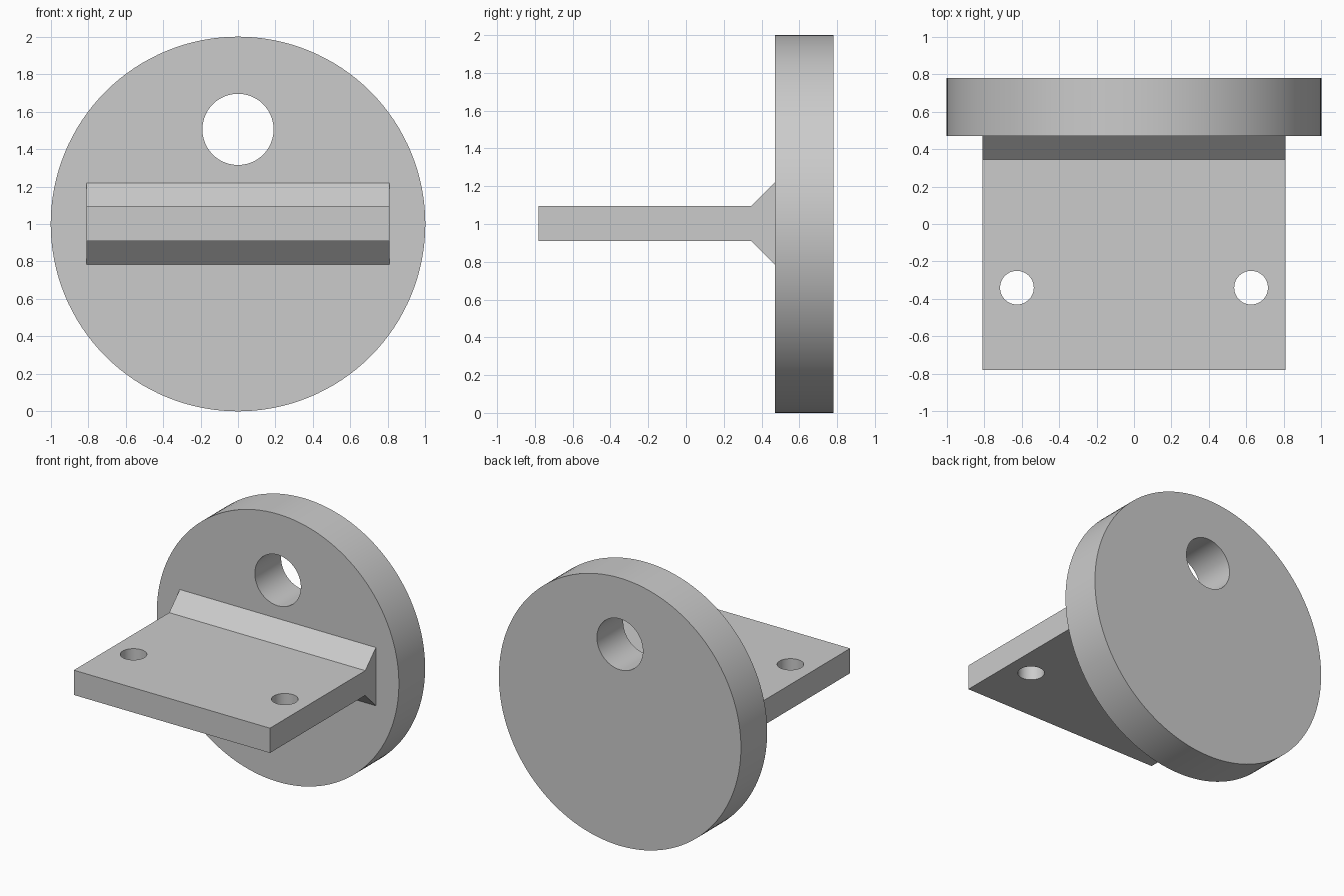
import bpy, bmesh, math

if "Cube" in bpy.data.objects:
    bpy.data.objects.remove(bpy.data.objects["Cube"], do_unlink=True)

GREY = (0.6, 0.6, 0.6, 1.0)
metal = bpy.data.materials.new("plain grey")
metal.use_nodes = True
metal.diffuse_color = GREY
metal.node_tree.nodes["Principled BSDF"].inputs["Base Color"].default_value = GREY

DISC_FRONT, DISC_BACK = 0.47, 0.78
HALF_WIDTH = 0.81


def cylinder(name, radius, depth, location, along_y=False, sides=96):
    bpy.ops.mesh.primitive_cylinder_add(
        vertices=sides, radius=radius, depth=depth, location=location,
        rotation=(math.pi / 2 if along_y else 0, 0, 0))
    obj = bpy.context.object
    obj.name = name
    obj.data.materials.append(metal)
    return obj


def drill(target, cutter):
    """Cut the hole, apply it and discard the cutter."""
    cutter.hide_render = True
    mod = target.modifiers.new("hole", 'BOOLEAN')
    mod.operation = 'DIFFERENCE'
    mod.solver = 'EXACT'
    mod.object = cutter
    bpy.ops.object.select_all(action='DESELECT')
    bpy.context.view_layer.objects.active = target
    target.select_set(True)
    bpy.ops.object.modifier_apply(modifier=mod.name)
    bpy.data.objects.remove(cutter, do_unlink=True)


def shade(obj):
    bpy.ops.object.select_all(action='DESELECT')
    bpy.context.view_layer.objects.active = obj
    obj.select_set(True)
    bpy.ops.object.shade_smooth_by_angle(angle=math.radians(30))


# Round back plate with one through hole
disc = cylinder("round_plate", 1.0, DISC_BACK - DISC_FRONT,
                (0, (DISC_FRONT + DISC_BACK) / 2, 1), along_y=True, sides=128)
drill(disc, cylinder("plate_cutter", 0.19, 1, (0, 0.62, 1.505), along_y=True))
shade(disc)

# Flat tongue with flared root, extruded sideways from its side profile
upper = [(-0.78, 1.095), (0.345, 1.095), (DISC_FRONT, 1.22)]
lower = [(y, 2.005 - z) for y, z in reversed(upper)]
bm = bmesh.new()
face = bm.faces.new([bm.verts.new((-HALF_WIDTH, y, z)) for y, z in upper + lower])
result = bmesh.ops.extrude_face_region(bm, geom=[face])
moved = [v for v in result["geom"] if isinstance(v, bmesh.types.BMVert)]
bmesh.ops.translate(bm, verts=moved, vec=(2 * HALF_WIDTH, 0, 0))
bmesh.ops.recalc_face_normals(bm, faces=bm.faces)
mesh = bpy.data.meshes.new("mounting_tongue")
bm.to_mesh(mesh)
bm.free()
mesh.materials.append(metal)
tongue = bpy.data.objects.new("mounting_tongue", mesh)
bpy.context.collection.objects.link(tongue)

# Pair of bolt holes
for side in (-1, 1):
    drill(tongue, cylinder("bolt_cutter", 0.09, 1, (side * 0.625, -0.34, 1), sides=64))
shade(tongue)
